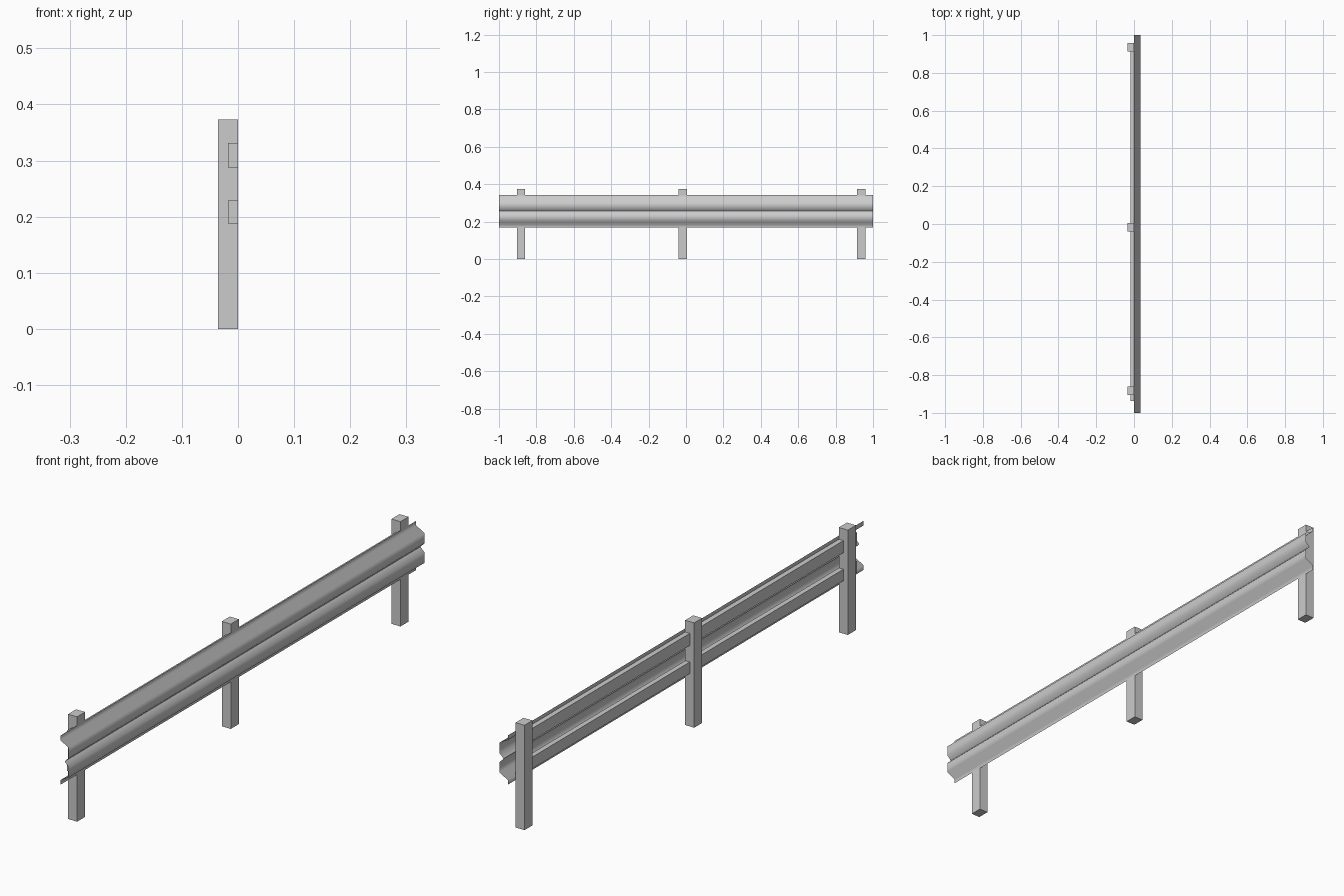
import bpy, math

if "Cube" in bpy.data.objects:
    bpy.data.objects.remove(bpy.data.objects["Cube"])


def mesh_object(name, verts, faces):
    mesh = bpy.data.meshes.new(name)
    mesh.from_pydata(verts, [], faces)
    mesh.update()
    obj = bpy.data.objects.new(name, mesh)
    bpy.context.collection.objects.link(obj)
    return obj


def box(name, lo, hi):
    v = [(x, y, z) for x in (lo[0], hi[0]) for y in (lo[1], hi[1]) for z in (lo[2], hi[2])]
    f = [(0, 1, 3, 2), (4, 6, 7, 5), (0, 4, 5, 1), (2, 3, 7, 6), (0, 2, 6, 4), (1, 5, 7, 3)]
    return mesh_object(name, v, f)


# Square posts
for i, y in enumerate((-0.882, -0.018, 0.936)):
    box(f"post_{i + 1}", (-0.0355, y - 0.0225, 0), (0, y + 0.0225, 0.373))

# Backing rails behind the barrier sheet
for name, z0, z1 in (("lower_backing_rail", 0.188, 0.229), ("upper_backing_rail", 0.288, 0.331)):
    box(name, (-0.018, -0.936, z0), (0, 0.936, z1))

# Corrugated barrier sheet: upper half profile mirrored about the central valley
mid = 0.2555
half = [(0.001, 0.0875), (0.001, 0.071), (0.034, 0.053), (0.034, 0.0165), (0.018, 0)]
profile = [(x, mid + d) for x, d in half] + [(x, mid - d) for x, d in half[-2::-1]]
verts = [(x, y, z) for x, z in profile for y in (-1, 1)]
faces = [(2 * i, 2 * i + 2, 2 * i + 3, 2 * i + 1) for i in range(len(profile) - 1)]
sheet = mesh_object("barrier_sheet", verts, faces)
bpy.context.view_layer.objects.active = sheet
sheet.select_set(True)
bpy.ops.object.shade_smooth_by_angle(angle=math.radians(75))
